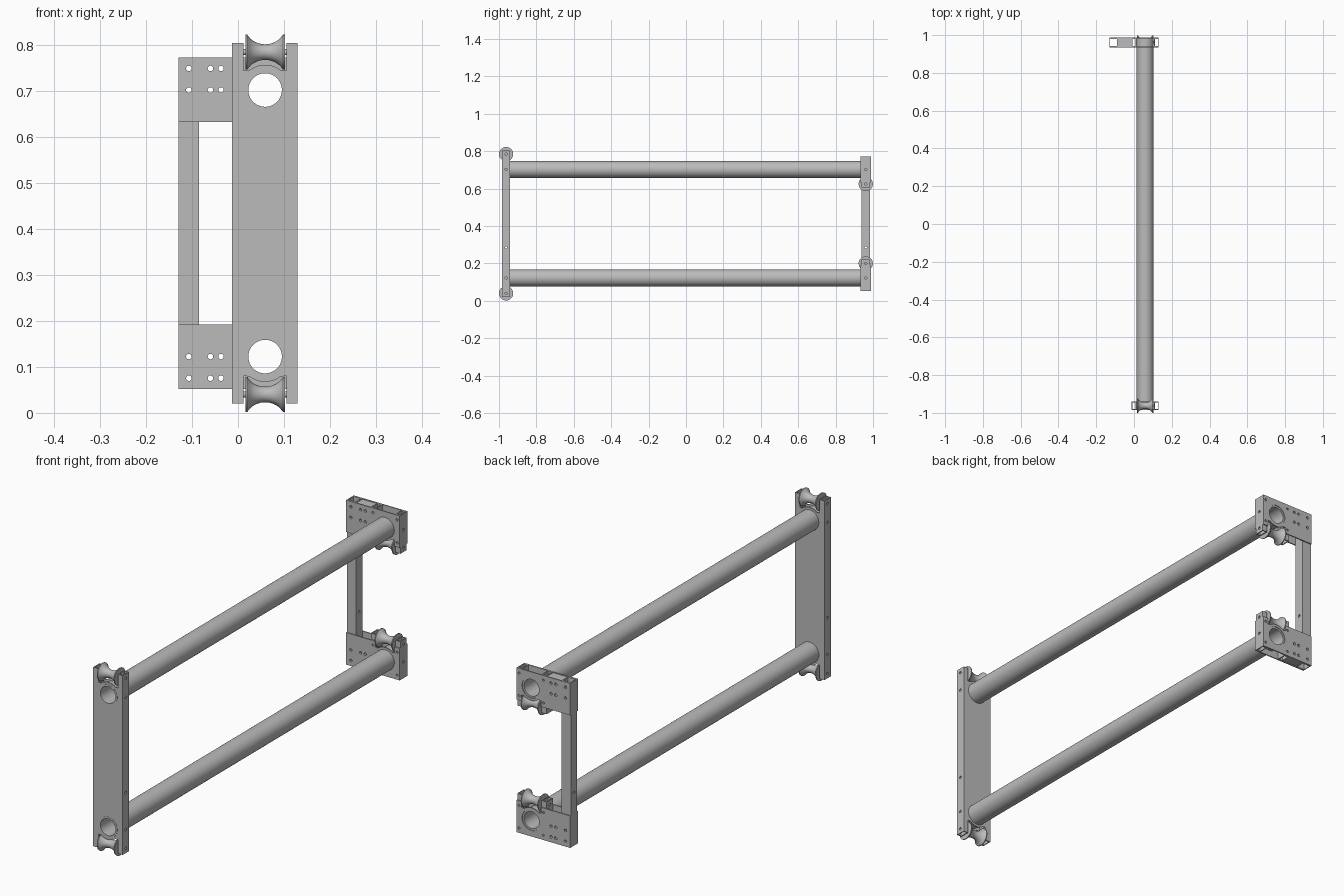
import bpy, bmesh, math
from mathutils import Matrix, Vector

cube = bpy.data.objects.get("Cube")
if cube:
    bpy.data.objects.remove(cube, do_unlink=True)

steel = bpy.data.materials.new("grey steel")
steel.use_nodes = True
steel.diffuse_color = (0.5, 0.5, 0.5, 1)
steel.node_tree.nodes["Principled BSDF"].inputs["Base Color"].default_value = (0.5, 0.5, 0.5, 1)

MID = 0.4125            # height of the mirror plane
CX = 0.059              # x of the tubes and rollers
FRONT, BACK = -0.962, 0.961
HALF = 0.022            # half depth of the square stock
WALL = 0.004
BORE = 0.29             # tube height from the mirror plane
RAILS = ((-0.013, 0.012), (0.106, 0.13))


def make(name, bm):
    bmesh.ops.recalc_face_normals(bm, faces=bm.faces)
    mesh = bpy.data.meshes.new(name)
    bm.to_mesh(mesh)
    bm.free()
    ob = bpy.data.objects.new(name, mesh)
    bpy.context.collection.objects.link(ob)
    mesh.materials.append(steel)
    return ob


def box(name, x, y, z):
    bm = bmesh.new()
    bmesh.ops.create_cube(bm, size=1)
    for v in bm.verts:
        v.co = Vector([(a + b) / 2 + c * abs(b - a) for (a, b), c in zip((x, y, z), v.co)])
    return make(name, bm)


def cylinder(name, centre, radius, length, axis, sides=16):
    bm = bmesh.new()
    turn = Matrix.Rotation(math.pi / 2, 4, "Y" if axis == "X" else "X")
    bmesh.ops.create_cone(bm, cap_ends=True, segments=sides, radius1=radius, radius2=radius,
                          depth=length, matrix=Matrix.Translation(centre) @ turn)
    return make(name, bm)


def smooth(ob):
    select(ob)
    bpy.ops.object.shade_smooth_by_angle(angle=math.radians(35))


def select(ob):
    bpy.ops.object.select_all(action="DESELECT")
    ob.select_set(True)
    bpy.context.view_layer.objects.active = ob


def cut(ob, cutters):
    select(ob)
    for c in cutters:
        mod = ob.modifiers.new("cut", "BOOLEAN")
        mod.operation, mod.solver, mod.object = "DIFFERENCE", "EXACT", c
        bpy.ops.object.modifier_apply(modifier=mod.name)
        bpy.data.objects.remove(c, do_unlink=True)
    return ob


def hollow(name, x, y, z, axis, holes=()):
    """Square tube open along one axis, with small holes cut through it."""
    ob = box(name, x, y, z)
    spans = [(min(s) + WALL, max(s) - WALL) for s in (x, y, z)]
    spans[axis] = (min((x, y, z)[axis]) - 0.01, max((x, y, z)[axis]) + 0.01)
    mids = [sum(s) / 2 for s in (x, y, z)]
    cutters = [box("cutter", *spans)]
    for h in holes:
        cutters.append(cylinder("cutter", (mids[0], mids[1], h), 0.006, 0.08, "X"))
    return cut(ob, cutters)


def plate(name, outline, y, holes):
    """Flat plate from an x-z outline, pierced along y by (x, z, radius) holes."""
    bm = bmesh.new()
    face = bm.faces.new([bm.verts.new((x, y[0], z)) for x, z in outline])
    ext = bmesh.ops.extrude_face_region(bm, geom=[face])["geom"]
    bmesh.ops.translate(bm, vec=(0, y[1] - y[0], 0),
                        verts=[g for g in ext if isinstance(g, bmesh.types.BMVert)])
    ob = make(name, bm)
    return cut(ob, [cylinder("cutter", (x, sum(y) / 2, z), r, 0.03, "Y", 48 if r > 0.01 else 16)
                    for x, z, r in holes])


def lobe(s, side):
    """Rounded edge that wraps the bore and dips into the roller groove."""
    start = math.asin(0.043 / 0.055)
    pts = []
    for i in range(13):
        a = start + (math.pi - 2 * start) * i / 12
        pts.append((CX + 0.055 * math.cos(a), MID + s * (BORE + side * 0.055 * math.sin(a))))
    return pts


def roller(name, y, z):
    """Hourglass roller with thin rims, spun about its axle."""
    profile = [(-0.043, 0.006), (-0.043, 0.038), (-0.039, 0.038)]
    profile += [(0.038 * t, 0.055 - 0.038 * math.sqrt(1 - (0.88 * t) ** 2))
                for t in [i / 8 for i in range(-8, 9)]]
    profile += [(0.039, 0.038), (0.043, 0.038), (0.043, 0.006), (-0.043, 0.006)]
    bm = bmesh.new()
    verts = [bm.verts.new((CX + x, y, z + r)) for x, r in profile]
    edges = [bm.edges.new(p) for p in zip(verts, verts[1:])]
    bmesh.ops.spin(bm, geom=verts + edges, cent=(CX, y, z), axis=(1, 0, 0),
                   angle=2 * math.pi, steps=40, use_merge=True)
    bmesh.ops.remove_doubles(bm, verts=bm.verts, dist=0.0001)
    smooth(make(name, bm))
    smooth(cylinder(name + "_axle", (CX, y, z), 0.0065, 0.096, "X"))


# Front frame: two full-height rails joined by two plates
fy = (FRONT - HALF, FRONT + HALF)
for label, rail in zip(("right", "left"), RAILS):
    hollow("front_rail_" + label, rail, fy, (0.02, 0.805), 2,
           [MID + s * h for s in (-1, 1) for h in (BORE, 0.3725)] + [0.285])
a, b = RAILS[0][1], RAILS[1][0]
edge = 0.3325
outline = ([(b, MID + edge)] + lobe(1, 1) + [(a, MID + edge), (a, MID - edge)]
           + lobe(-1, 1)[::-1] + [(b, MID - edge)])
bores = [(CX, MID + s * BORE, 0.0445) for s in (-1, 1)]
plate("front_plate_outer", outline, (fy[0], fy[0] + WALL), bores)
plate("front_plate_inner", outline, (fy[1] - WALL, fy[1]), bores)

# Back frame: offset post
by = (BACK - HALF, BACK + HALF)
hollow("back_post", (-0.13, -0.085), by, (0.052, 0.773), 2, [0.285])

for s, level in ((1, "upper"), (-1, "lower")):
    def up(h):
        return MID + s * h

    # Long round tube, open at both ends
    tube = cylinder(level + "_tube", (CX, 0, up(BORE)), 0.045, 1.97, "Y", 64)
    smooth(cut(tube, [cylinder("cutter", (CX, 0, up(BORE)), 0.0365, 2.1, "Y", 64)]))

    # Back bracket: short rails, spacer and two cover plates
    for label, rail in zip(("right", "left"), RAILS):
        hollow(f"{level}_bracket_rail_{label}", rail, by, (up(0.1925), up(0.3605)), 2,
               [up(BORE), up(0.2125)])
    spacer = hollow(level + "_bracket_spacer", (-0.085, RAILS[0][0]), by,
                    (up(0.27), up(0.3575)), 0)
    bolts = [(x, up(h), 0.006) for x in (-0.107, -0.06, -0.037) for h in (0.29, 0.337)]
    cut(spacer, [cylinder("cutter", (x, BACK, z), r, 0.08, "Y") for x, z, r in bolts[2:]])
    post = bpy.data.objects["back_post"]
    cut(post, [cylinder("cutter", (x, BACK, z), r, 0.08, "Y") for x, z, r in bolts[:2]])
    corners = [(x, up(h), 0.005) for x in (0, 0.118) for h in (0.24, 0.34)]
    outline = ([(0.13, up(0.3605)), (-0.13, up(0.3605)), (-0.13, up(0.2205)), (a, up(0.2205)),
                (a, up(0.247))] + lobe(s, -1)[::-1]
               + [(b, up(0.247)), (b, up(0.2205)), (0.13, up(0.2205))])
    holes = [(CX, up(BORE), 0.0445)] + bolts + corners
    plate(level + "_bracket_plate_inner", outline, (by[0] - 0.005, by[0]), holes)
    plate(level + "_bracket_plate_outer", outline, (by[1], by[1] + 0.005), holes)

    # Guide rollers
    roller(level + "_front_roller", FRONT, up(0.3725))
    roller(level + "_back_roller", BACK, up(0.2125))
